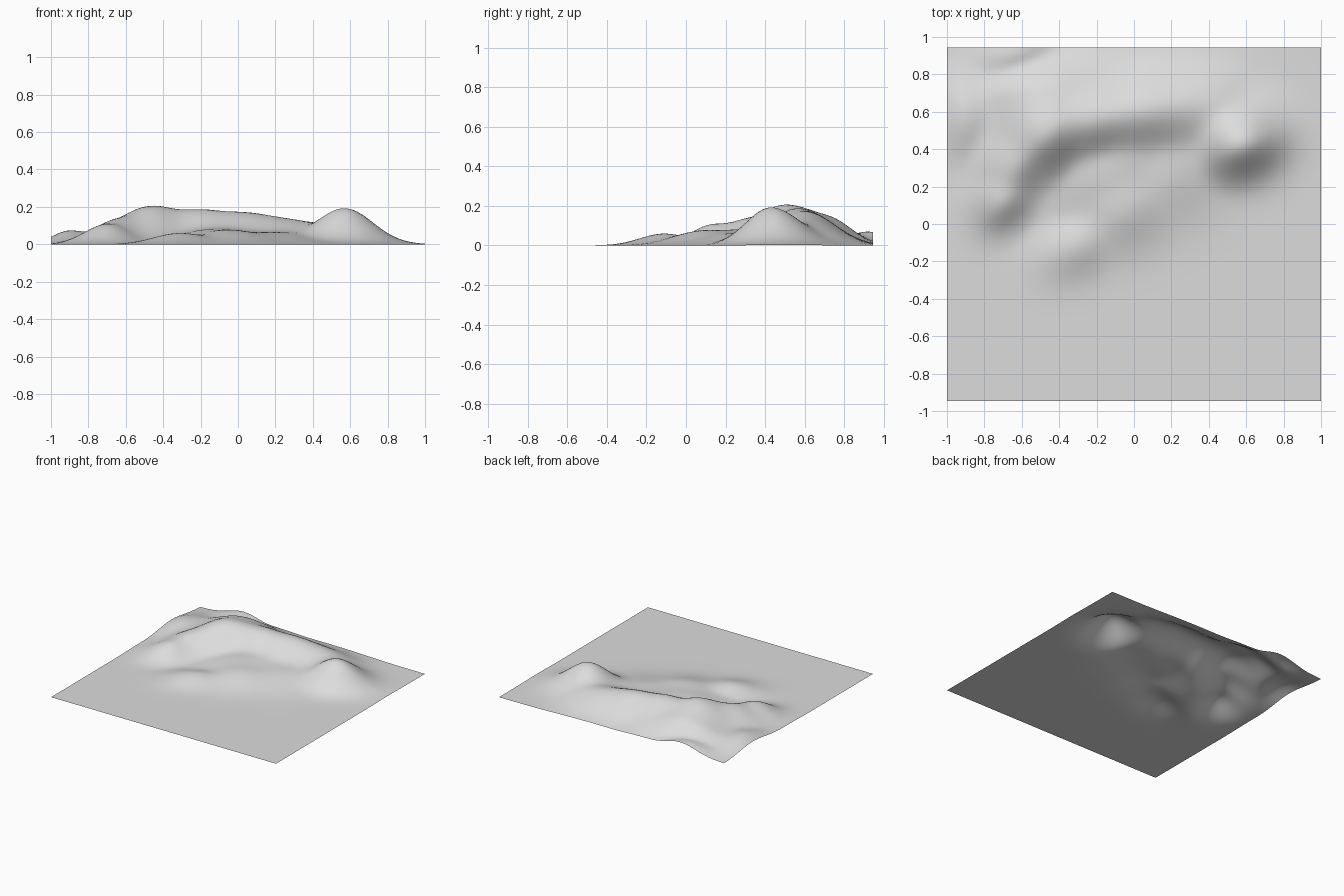
import bpy
import bmesh
from math import cos, sin, exp, radians

cube = bpy.data.objects.get("Cube")
if cube:
    bpy.data.objects.remove(cube, do_unlink=True)

HALF_X, HALF_Y, CELLS = 1.0, 0.945, 72

# Landforms: x, y, height, crest angle, spread along crest, right of it, left of it
LANDFORMS = [
    (-0.46, 0.50, 0.203, 45, 0.20, 0.14, 0.19),   # main summit
    (-0.22, 0.56, 0.172, 18, 0.18, 0.14, 0.17),   # summit shoulder
    (0.02, 0.60, 0.168, 8, 0.24, 0.15, 0.15),     # long ridge
    (0.28, 0.63, 0.118, 5, 0.20, 0.17, 0.14),     # ridge tail
    (0.43, 0.60, 0.080, 0, 0.14, 0.15, 0.14),     # saddle
    (-0.48, 0.72, 0.130, 10, 0.24, 0.15, 0.11),   # back shoulder
    (-0.64, 0.31, 0.125, 62, 0.15, 0.11, 0.14),   # summit spur
    (-0.70, 0.13, 0.103, 45, 0.12, 0.09, 0.12),   # side knob
    (-0.90, 0.58, 0.073, 90, 0.16, 0.13, 0.09),   # outer shoulder
    (-0.62, 0.92, 0.070, 20, 0.15, 0.08, 0.10),   # back edge mound
    (-0.31, -0.11, 0.060, 30, 0.15, 0.11, 0.10),  # foothill
    (-0.05, 0.10, 0.076, 35, 0.18, 0.15, 0.17),   # low ridge
    (-0.12, 0.31, 0.080, 30, 0.22, 0.15, 0.15),   # bench below the ridge
    (0.20, 0.30, 0.064, 40, 0.22, 0.18, 0.20),    # apron
    (0.57, 0.43, 0.193, 22, 0.155, 0.12, 0.15),   # lone hill
]


def landform(x, y, form):
    """Rounded hill with one side steeper than the other."""
    cx, cy, height, angle, along, right, left = form
    c, s = cos(radians(angle)), sin(radians(angle))
    u = (x - cx) * c + (y - cy) * s
    v = (y - cy) * c - (x - cx) * s
    across = left if v > 0 else right
    return height * exp(-0.5 * ((u / along) ** 2 + (v / across) ** 2))


def ground_height(x, y):
    """Blend all landforms with a soft maximum."""
    return sum(landform(x, y, f) ** 3 for f in LANDFORMS) ** (1 / 3)


# Single sheet of ground raised by the height rule
bm = bmesh.new()
bmesh.ops.create_grid(bm, x_segments=CELLS, y_segments=CELLS, size=1)
for v in bm.verts:
    v.co.x *= HALF_X
    v.co.y *= HALF_Y
    z = ground_height(v.co.x, v.co.y)
    v.co.z = z if z > 0.0002 else 0
for f in bm.faces:
    f.smooth = True
mesh = bpy.data.meshes.new("terrain")
bm.to_mesh(mesh)
bm.free()
terrain = bpy.data.objects.new("terrain", mesh)
bpy.context.collection.objects.link(terrain)

# Plain grey ground
grey = bpy.data.materials.new("light grey ground")
grey.use_nodes = True
colour = (0.72, 0.72, 0.72, 1)
grey.diffuse_color = colour
grey.node_tree.nodes["Principled BSDF"].inputs["Base Color"].default_value = colour
mesh.materials.append(grey)
